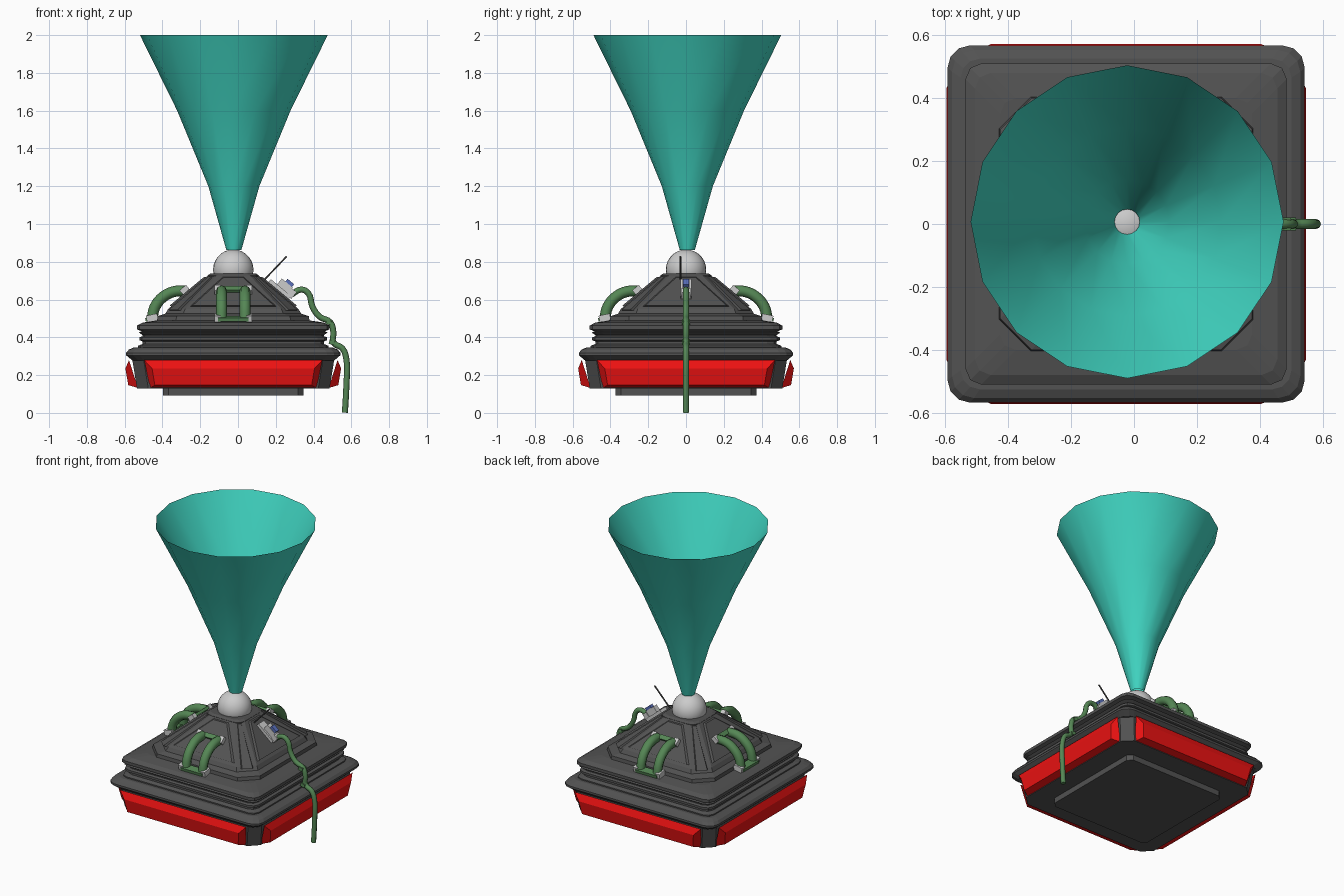
import bpy, bmesh
from math import sin, cos, pi, radians
from mathutils import Matrix, Vector

if "Cube" in bpy.data.objects:
    bpy.data.objects.remove(bpy.data.objects["Cube"])

CX = -0.025  # body axis; the cable extends the model to the right


def material(name, r, g, b):
    m = bpy.data.materials.new(name)
    m.diffuse_color = (r, g, b, 1)
    m.use_nodes = True
    m.node_tree.nodes["Principled BSDF"].inputs["Base Color"].default_value = m.diffuse_color
    return m


DARK = material("dark_grey", 0.085, 0.085, 0.085)
RED = material("red", 0.85, 0.006, 0.006)
TEAL = material("teal", 0.053, 0.68, 0.55)
GREEN = material("green", 0.09, 0.24, 0.09)
BLUE = material("blue", 0.1, 0.16, 0.5)


def finish(name, bm, mat=None, matrix=None, smooth=None):
    bmesh.ops.recalc_face_normals(bm, faces=bm.faces)
    if matrix is not None:
        bm.transform(matrix)
    me = bpy.data.meshes.new(name)
    bm.to_mesh(me)
    bm.free()
    ob = bpy.data.objects.new(name, me)
    bpy.context.collection.objects.link(ob)
    if mat:
        me.materials.append(mat)
    if smooth:
        bpy.ops.object.select_all(action='DESELECT')
        bpy.context.view_layer.objects.active = ob
        ob.select_set(True)
        bpy.ops.object.shade_smooth_by_angle(angle=radians(smooth))
    return ob


def loft(name, rings, mat=None, caps=True, matrix=None, smooth=None):
    bm = bmesh.new()
    loops = [[bm.verts.new(p) for p in r] for r in rings]
    n = len(loops[0])
    for a, b in zip(loops, loops[1:]):
        for i in range(n):
            j = (i + 1) % n
            bm.faces.new((a[i], a[j], b[j], b[i]))
    if caps:
        bm.faces.new(loops[0])
        bm.faces.new(loops[-1])
    return finish(name, bm, mat, matrix, smooth)


def square(h, c, z, seg):
    """Square ring of half-width h with corners cut by c, in seg steps."""
    pts = []
    for k, (sx, sy) in enumerate(((1, 1), (-1, 1), (-1, -1), (1, -1))):
        for i in range(seg + 1):
            a = pi / 2 * (k + i / seg)
            pts.append((CX + sx * (h - c) + c * cos(a), sy * (h - c) + c * sin(a), z))
    return pts


def stack(name, profile, seg=1, mat=DARK):
    return loft(name, [square(h, c, z, seg) for h, c, z in profile], mat)


def side(angle):
    """Places a front-facing part on another side of the body."""
    return Matrix.Translation((CX, 0, 0)) @ Matrix.Rotation(radians(angle), 4, 'Z')


def slab(name, inner, outer, mat, matrix):
    """Side panel from (half-width, distance out, z) for top and bottom edges."""
    def quad(t, b):
        return [(-t[0], -t[1], t[2]), (t[0], -t[1], t[2]),
                (b[0], -b[1], b[2]), (-b[0], -b[1], b[2])]
    return loft(name, [quad(*inner), quad(*outer)], mat, matrix=matrix)


def box(name, loc, size, tilt=0, axis='X', mat=None, matrix=Matrix()):
    bm = bmesh.new()
    bmesh.ops.create_cube(bm, size=1)
    m = matrix @ Matrix.Translation(loc) @ Matrix.Rotation(radians(tilt), 4, axis)
    return finish(name, bm, mat, m @ Matrix.Diagonal((*size, 1)))


def tube(name, pts, radius, mat=None, matrix=Matrix(), bevel=2):
    cu = bpy.data.curves.new(name, 'CURVE')
    cu.dimensions = '3D'
    cu.bevel_depth, cu.bevel_resolution, cu.resolution_u = radius, bevel, 4
    cu.use_fill_caps = True
    sp = cu.splines.new('BEZIER')
    sp.bezier_points.add(len(pts) - 1)
    for bp, p in zip(sp.bezier_points, pts):
        bp.co = matrix @ Vector(p)
        bp.handle_left_type = bp.handle_right_type = 'AUTO'
    ob = bpy.data.objects.new(name, cu)
    bpy.context.collection.objects.link(ob)
    if mat:
        cu.materials.append(mat)
    bpy.ops.object.select_all(action='DESELECT')
    bpy.context.view_layer.objects.active = ob
    ob.select_set(True)
    bpy.ops.object.convert(target='MESH')
    bpy.ops.object.shade_smooth_by_angle(angle=radians(50))


# Foot plate, lower body and flared rim
stack("foot_plate", [(0.373, 0.03, 0.093), (0.373, 0.03, 0.14)])
stack("lower_body", [(0.51, 0.06, 0.13), (0.535, 0.06, 0.285)])
stack("rim", [(0.535, 0.06, 0.278), (0.567, 0.07, 0.305), (0.567, 0.07, 0.318),
              (0.553, 0.07, 0.335), (0.525, 0.06, 0.347)], seg=3)

# Stepped bands and deck
stack("stepped_bands", [
    (0.505, 0.05, 0.345), (0.505, 0.05, 0.355), (0.48, 0.05, 0.365), (0.48, 0.05, 0.378),
    (0.497, 0.05, 0.385), (0.497, 0.05, 0.400), (0.48, 0.05, 0.406), (0.48, 0.05, 0.412),
    (0.50, 0.05, 0.425), (0.485, 0.05, 0.432), (0.51, 0.05, 0.442), (0.51, 0.05, 0.462),
    (0.48, 0.05, 0.478), (0.40, 0.05, 0.49)], seg=2)

# Pyramid with a step at its foot and a collar on top
stack("pyramid", [(0.405, 0.10, 0.48), (0.40, 0.10, 0.512), (0.36, 0.095, 0.525),
                  (0.345, 0.09, 0.55), (0.127, 0.045, 0.733)])
stack("collar", [(0.135, 0.05, 0.718), (0.135, 0.05, 0.728), (0.12, 0.05, 0.738)], seg=2)

for a in (0, 90, 180, 270):
    m = side(a)
    slab("red_panel", ((0.472, 0.552, 0.28), (0.44, 0.505, 0.132)),
         ((0.43, 0.571, 0.235), (0.415, 0.556, 0.147)), RED, m)
    slab("pyramid_panel", ((0.06, 0.13, 0.72), (0.24, 0.32, 0.56)),
         ((0.05, 0.157, 0.718), (0.215, 0.337, 0.568)), DARK, m)
    # Raised rib on each cut corner
    slab("corner_rib", ((0.015, 0.145, 0.72), (0.04, 0.425, 0.54)),
         ((0.011, 0.175, 0.722), (0.033, 0.452, 0.545)), DARK, side(a + 45))

# Twin hoses and their clamps on the front, left and back
for a in (0, -90, 180):
    m = side(a)
    for u in (-0.062, 0.062):
        tube("hose", [(u, -0.25, 0.645), (u, -0.31, 0.643), (u, -0.37, 0.615),
                      (u, -0.415, 0.56), (u, -0.43, 0.495)], 0.029, GREEN, m)
        box("hose_top_clamp", (u * 1.35, -0.25, 0.642), (0.03, 0.045, 0.055), 40, mat=None, matrix=m)
        box("hose_bottom_clamp", (u * 1.35, -0.43, 0.503), (0.03, 0.06, 0.035), 12, mat=None, matrix=m)
    box("hose_top_bar", (0, -0.255, 0.654), (0.16, 0.03, 0.018), 40, mat=GREEN, matrix=m)
    box("hose_bottom_bar", (0, -0.44, 0.498), (0.16, 0.05, 0.02), 12, mat=GREEN, matrix=m)

# Connector on the right face, antenna and hanging cable
box("connector_base", (0.222, 0, 0.655), (0.14, 0.06, 0.02), 40, 'Y')
box("connector_body", (0.245, 0, 0.668), (0.075, 0.035, 0.05), 40, 'Y')
box("connector_block", (0.267, 0, 0.68), (0.045, 0.03, 0.04), 40, 'Y', BLUE)
box("connector_socket", (0.283, 0, 0.632), (0.035, 0.045, 0.045), 40, 'Y')
tube("antenna", [(0.13, -0.03, 0.695), (0.257, -0.03, 0.828)], 0.005, DARK, bevel=1)
cable = [(0.283, 0.627), (0.336, 0.653), (0.373, 0.632), (0.394, 0.563), (0.431, 0.51),
         (0.489, 0.479), (0.505, 0.426), (0.505, 0.373), (0.553, 0.341), (0.574, 0.283),
         (0.574, 0.15), (0.566, 0.001)]
tube("cable", [(x, 0, z) for x, z in cable], 0.016, GREEN)
for x, z in (cable[5], cable[7]):
    box("cable_clip", (x - 0.008, 0, z), (0.03, 0.042, 0.022), 15, 'Y', GREEN)

# Projector ball
bm = bmesh.new()
bmesh.ops.create_uvsphere(bm, u_segments=24, v_segments=14, radius=0.107)
finish("projector_ball", bm, None, Matrix.Translation((CX, 0, 0.758)), 60)

# Open light cone
cone = [(0.04, 0.863), (0.135, 1.2), (0.30, 1.6), (0.497, 2.0)]
loft("light_cone", [[(CX + 0.003 + r * cos(i * pi / 8), 0.007 + r * sin(i * pi / 8), z)
                     for i in range(16)] for r, z in cone], TEAL, caps=False, smooth=60)
